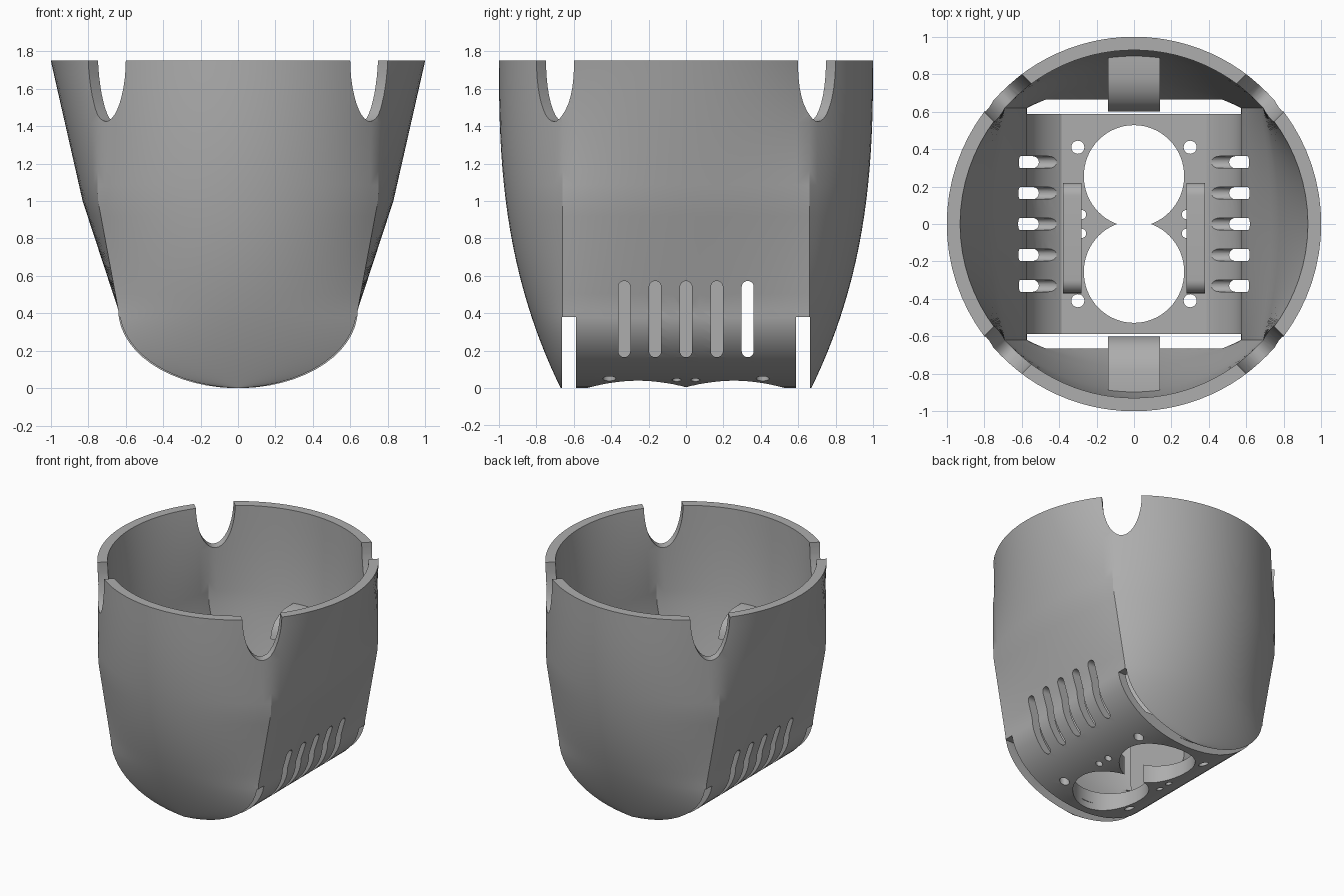
import bpy, bmesh
from math import sin, cos, asin, pi, radians
from mathutils import Vector

cube = bpy.data.objects.get("Cube")
if cube:
    bpy.data.objects.remove(cube, do_unlink=True)

grey = bpy.data.materials.new("plain grey")
grey.use_nodes = True
colour = (0.42, 0.42, 0.42, 1)
grey.diffuse_color = colour
grey.node_tree.nodes["Principled BSDF"].inputs["Base Color"].default_value = colour

X, Y, Z = Vector((1, 0, 0)), Vector((0, 1, 0)), Vector((0, 0, 1))
TOP, SPRING = 1.75, 0.42


def make(name, bm):
    bmesh.ops.recalc_face_normals(bm, faces=bm.faces)
    mesh = bpy.data.meshes.new(name)
    bm.to_mesh(mesh)
    bm.free()
    mesh.materials.append(grey)
    ob = bpy.data.objects.new(name, mesh)
    bpy.context.collection.objects.link(ob)
    return ob


def prism(name, pts, u, v, w, a, b):
    """Extrude a 2D outline lying in the u, v plane along w from a to b."""
    bm = bmesh.new()
    lo, hi = [[bm.verts.new(u * p + v * q + w * t) for p, q in pts] for t in (a, b)]
    n = len(pts)
    bm.faces.new(lo)
    bm.faces.new(hi)
    for i in range(n):
        j = (i + 1) % n
        bm.faces.new((lo[i], lo[j], hi[j], hi[i]))
    return make(name, bm)


def oval(cx, cy, rx, ry, n=40):
    return [(cx + rx * cos(2 * pi * i / n), cy + ry * sin(2 * pi * i / n)) for i in range(n)]


def rounded(x0, x1, y0, y1, r, n=8):
    pts = []
    corners = ((x1 - r, y1 - r), (x0 + r, y1 - r), (x0 + r, y0 + r), (x1 - r, y0 + r))
    for k, (cx, cy) in enumerate(corners):
        for i in range(n + 1):
            a = pi / 2 * (k + i / n)
            pts.append((cx + r * cos(a), cy + r * sin(a)))
    return pts


def boolean(target, tool, mode):
    mod = target.modifiers.new("cut", 'BOOLEAN')
    mod.object, mod.operation, mod.solver = tool, mode, 'EXACT'
    dg = bpy.context.evaluated_depsgraph_get()
    mesh = bpy.data.meshes.new_from_object(target.evaluated_get(dg))
    target.modifiers.clear()
    target.data = mesh
    bpy.data.objects.remove(tool, do_unlink=True)


def lerp(a, b, t):
    return a + (b - a) * max(0, min(1, t))


def arc(half, rise, n):
    """Shallow arc over a chord, as (along, height) points without the last."""
    if rise < 0.0005:
        return [(lerp(-half, half, i / n), 0) for i in range(n)]
    r = (half * half + rise * rise) / (2 * rise)
    th = asin(min(1, half / r))
    angles = [-th + 2 * th * i / n for i in range(n)]
    return [(r * sin(a), rise - r * (1 - cos(a))) for a in angles]


def section(z, width, depth, inset, crease_y):
    """Half widths at the crease and the middle, then four arcs."""
    z = min(z, TOP)
    if z <= SPRING:
        k = max(0, 1 - ((SPRING - z) / depth) ** 2) ** 0.5
        crease = middle = max(0.02, width * k)
    else:
        crease = lerp(0.64, 0.751, (z - SPRING) / 0.6) - inset * 0.86
        middle = lerp(0.64, 0.83, (z - SPRING) / 0.58) + lerp(0, 0.17, (z - 1) / 0.75) - inset
    front = 1 - 0.33 * (1 - z / TOP) ** 2.6 - inset
    half = [(p, -crease_y - q) for p, q in arc(crease, max(0.004, front - crease_y), 28)]
    half += [(crease + q, p) for p, q in arc(crease_y, middle - crease, 18)]
    return half + [(-p, -q) for p, q in half]


def loft(name, width, depth, inset, crease_y, top):
    levels = [SPRING - depth * cos(radians(3 + 87 * i / 14)) for i in range(15)]
    levels += [lerp(SPRING, TOP, i / 16) for i in range(1, 17)]
    if top > TOP:
        levels.append(top)
    bm = bmesh.new()
    rings = [[bm.verts.new((x, y, z)) for x, y in section(z, width, depth, inset, crease_y)]
             for z in levels]
    for lo, hi in zip(rings, rings[1:]):
        for i in range(len(lo)):
            j = (i + 1) % len(lo)
            bm.faces.new((lo[i], lo[j], hi[j], hi[i]))
    bm.faces.new(rings[0])
    bm.faces.new(rings[-1])
    bmesh.ops.triangulate(bm, faces=[f for f in bm.faces if len(f.verts) == 4])
    return make(name, bm)


# Hollow shell: round rim blending into a trough with domed ends
shell = loft("shell", 0.64, SPRING, 0, 0.66, TOP)
boolean(shell, loft("cavity", 0.575, 0.367, 0.071, 0.62, 1.9), 'DIFFERENCE')

# Flat floor inside the trough
floor = [(-0.4, 0.15), (0.4, 0.15), (0.3, 0.056), (-0.3, 0.056)]
boolean(shell, prism("floor", floor, X, Z, Y, -0.62, 0.62), 'UNION')

cutters = []
# Gaps separating the trough from the domed ends
for s in (-1, 1):
    gap = [(s * 0.588, -0.1), (s * 0.664, -0.1), (s * 0.664, 0.38), (s * 0.588, 0.38)]
    cutters.append(prism("gap", gap, Y, Z, X, -1.2, 1.2))
# Vent slots through both sides
for i in range(-2, 3):
    y = i * 0.165
    slot = rounded(y - 0.032, y + 0.032, 0.165, 0.572, 0.031)
    cutters.append(prism("vent", slot, Y, Z, X, -1.2, 1.2))
# Twin round openings and screw holes in the floor
for s in (-1, 1):
    cutters.append(prism("opening", oval(0, s * 0.256, 0.268, 0.272, 64), X, Y, Z, -0.1, 0.4))
    for t in (-1, 1):
        cutters.append(prism("screw", oval(s * 0.3, t * 0.41, 0.035, 0.035, 20), X, Y, Z, -0.1, 0.4))
        cutters.append(prism("pin", oval(s * 0.28, t * 0.05, 0.025, 0.025, 16), X, Y, Z, -0.1, 0.4))
# Four rim notches on the diagonals
for sx in (-1, 1):
    for sy in (-1, 1):
        out = Vector((sx, sy, 0)).normalized()
        side = Z.cross(out)
        cutters.append(prism("notch", oval(0, 1.76, 0.142, 0.335), side, Z, out, 0.6, 1.3))
for c in cutters:
    boolean(shell, c, 'DIFFERENCE')

parts = [shell]
# Upright supports standing on the floor
for name, s in (("left_support", 1), ("right_support", -1)):
    parts.append(prism(name, rounded(-0.37, 0.22, 0.14, 0.68, 0.07), Y, Z, X * s, 0.28, 0.38))

# Curved hooks on the inside of the domed ends
hook = [(0.9, 1.04), (0.78, 1.04), (0.71, 1.02), (0.65, 0.98), (0.615, 0.93), (0.6, 0.87),
        (0.65, 0.87), (0.665, 0.92), (0.69, 0.95), (0.74, 0.98), (0.9, 0.98)]
for name, s in (("back_hook", 1), ("front_hook", -1)):
    parts.append(prism(name, hook, Y * s, Z, X, -0.14, 0.14))

# Smooth shading with sharp edges kept
bpy.ops.object.select_all(action='DESELECT')
for ob in parts:
    ob.select_set(True)
bpy.context.view_layer.objects.active = shell
bpy.ops.object.shade_smooth_by_angle(angle=radians(28))
